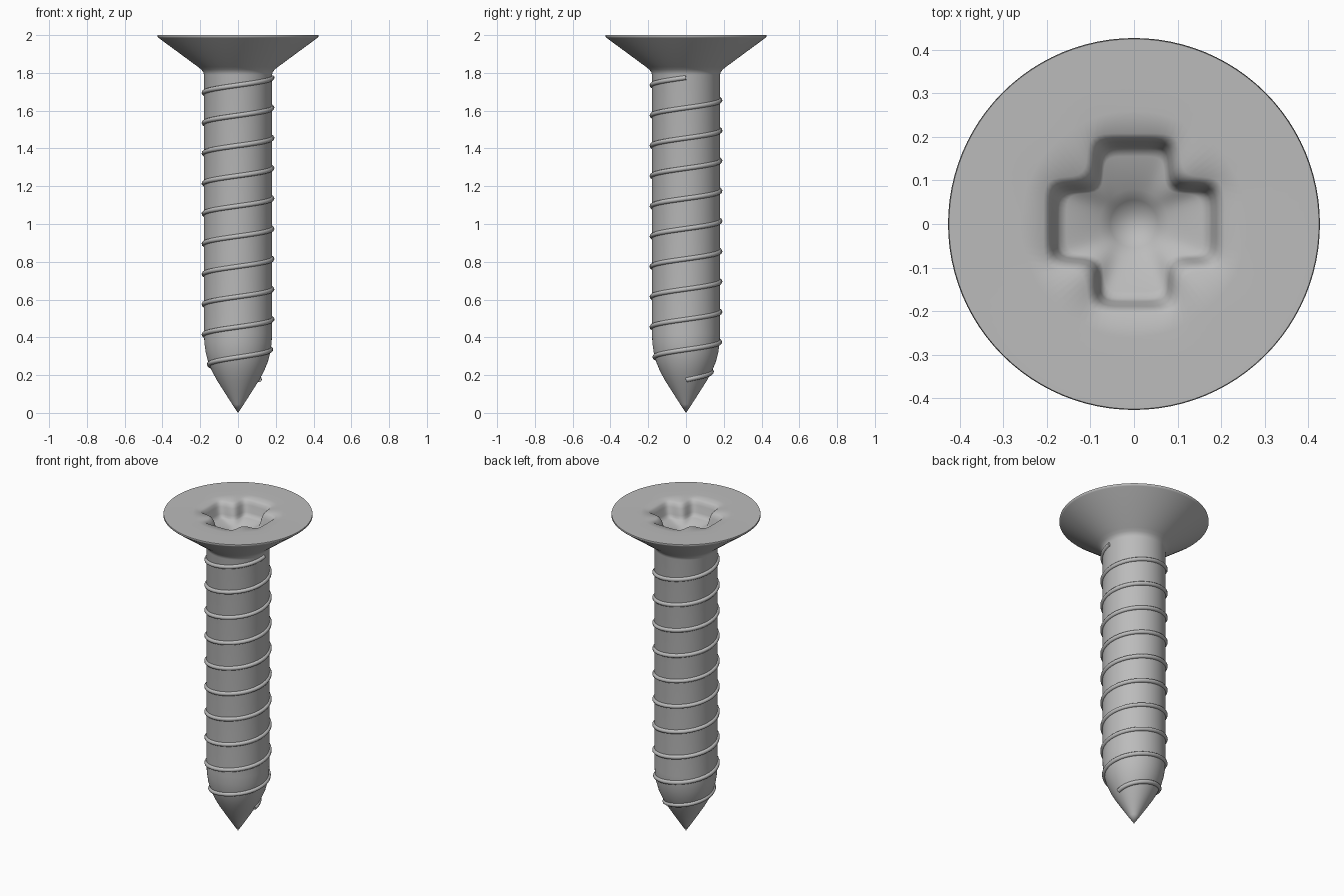
import bpy, bmesh
from math import sin, cos, pi
from mathutils import Vector

if "Cube" in bpy.data.objects:
    bpy.data.objects.remove(bpy.data.objects["Cube"])

STEPS = 6           # points per cross edge
N = 16 * STEPS      # points per ring

steel = bpy.data.materials.new("steel grey")
steel.use_nodes = True
steel.diffuse_color = (0.5, 0.5, 0.5, 1)
steel.node_tree.nodes["Principled BSDF"].inputs["Base Color"].default_value = (0.5, 0.5, 0.5, 1)


def circle(r, z):
    return [Vector((r * cos(2 * pi * i / N), r * sin(2 * pi * i / N), z)) for i in range(N)]


def cross(length, width, z, passes=6):
    """Ring shaped like a rounded plus sign."""
    quarter = [(length, 0), (length, width), (width, width), (width, length), (0, length)]
    pts = []
    for q in range(4):
        c, s = (1, 0, -1, 0)[q], (0, 1, 0, -1)[q]
        for a, b in zip(quarter, quarter[1:]):
            for k in range(STEPS):
                p = Vector(a).lerp(Vector(b), k / STEPS)
                pts.append(Vector((c * p.x - s * p.y, s * p.x + c * p.y, z)))
    for _ in range(passes):
        pts = [(pts[i - 1] + 2 * pts[i] + pts[(i + 1) % N]) / 4 for i in range(N)]
    return pts


# Outer profile from tip to rim: (radius, height)
profile = [(0.03, 0.045), (0.075, 0.115), (0.11, 0.17), (0.137, 0.22), (0.158, 0.27),
           (0.171, 0.32), (0.178, 0.37), (0.18, 0.42), (0.18, 1.79), (0.184, 1.805),
           (0.195, 1.818), (0.212, 1.832), (0.42, 1.985), (0.427, 1.992), (0.425, 2.0)]


def body_radius(z):
    for (r0, z0), (r1, z1) in zip(profile, profile[1:]):
        if z0 <= z <= z1:
            return r0 + (r1 - r0) * (z - z0) / (z1 - z0)
    return 0.18


def finish(ob):
    bpy.ops.object.select_all(action="DESELECT")
    ob.select_set(True)
    bpy.context.view_layer.objects.active = ob


# Screw body: shaft, countersunk head and cross-shaped drive recess
rings = [circle(r, z) for r, z in profile]
rings += [circle(0.33, 2.0), circle(0.26, 1.999),
          cross(0.208, 0.108, 1.996), cross(0.196, 0.096, 1.985), cross(0.189, 0.088, 1.965),
          cross(0.178, 0.08, 1.925), cross(0.171, 0.076, 1.908), cross(0.155, 0.07, 1.9),
          circle(0.08, 1.887), circle(0.055, 1.86), circle(0.03, 1.842)]
bm = bmesh.new()
loops = [[bm.verts.new(p) for p in ring] for ring in rings]
for low, high in zip(loops, loops[1:]):
    for i in range(N):
        j = (i + 1) % N
        bm.faces.new((low[i], low[j], high[j], high[i]))
for loop, z in ((loops[0], 0.0), (loops[-1], 1.836)):
    centre = bm.verts.new((0, 0, z))
    for i in range(N):
        bm.faces.new((loop[i], loop[(i + 1) % N], centre))
bmesh.ops.recalc_face_normals(bm, faces=bm.faces)
mesh = bpy.data.meshes.new("screw_body")
bm.to_mesh(mesh)
bm.free()
mesh.materials.append(steel)
body = bpy.data.objects.new("screw_body", mesh)
bpy.context.collection.objects.link(body)
finish(body)
bpy.ops.object.shade_smooth_by_angle(angle=pi / 3)

# Thread: round bead winding ten turns up the shaft
TURNS, PITCH, START, PER_TURN = 10, 0.16, 0.175, 48
curve = bpy.data.curves.new("thread", "CURVE")
curve.dimensions = "3D"
curve.bevel_depth = 0.013
curve.bevel_resolution = 2
curve.use_fill_caps = True
spline = curve.splines.new("POLY")
spline.points.add(TURNS * PER_TURN)
for i, point in enumerate(spline.points):
    t = i / PER_TURN
    z = START + PITCH * t
    r = body_radius(z)
    point.co = (r * cos(2 * pi * t), r * sin(2 * pi * t), z, 1)
curve.materials.append(steel)
thread = bpy.data.objects.new("thread", curve)
bpy.context.collection.objects.link(thread)
finish(thread)
bpy.ops.object.convert(target="MESH")
bpy.ops.object.shade_smooth_by_angle(angle=pi / 3)
